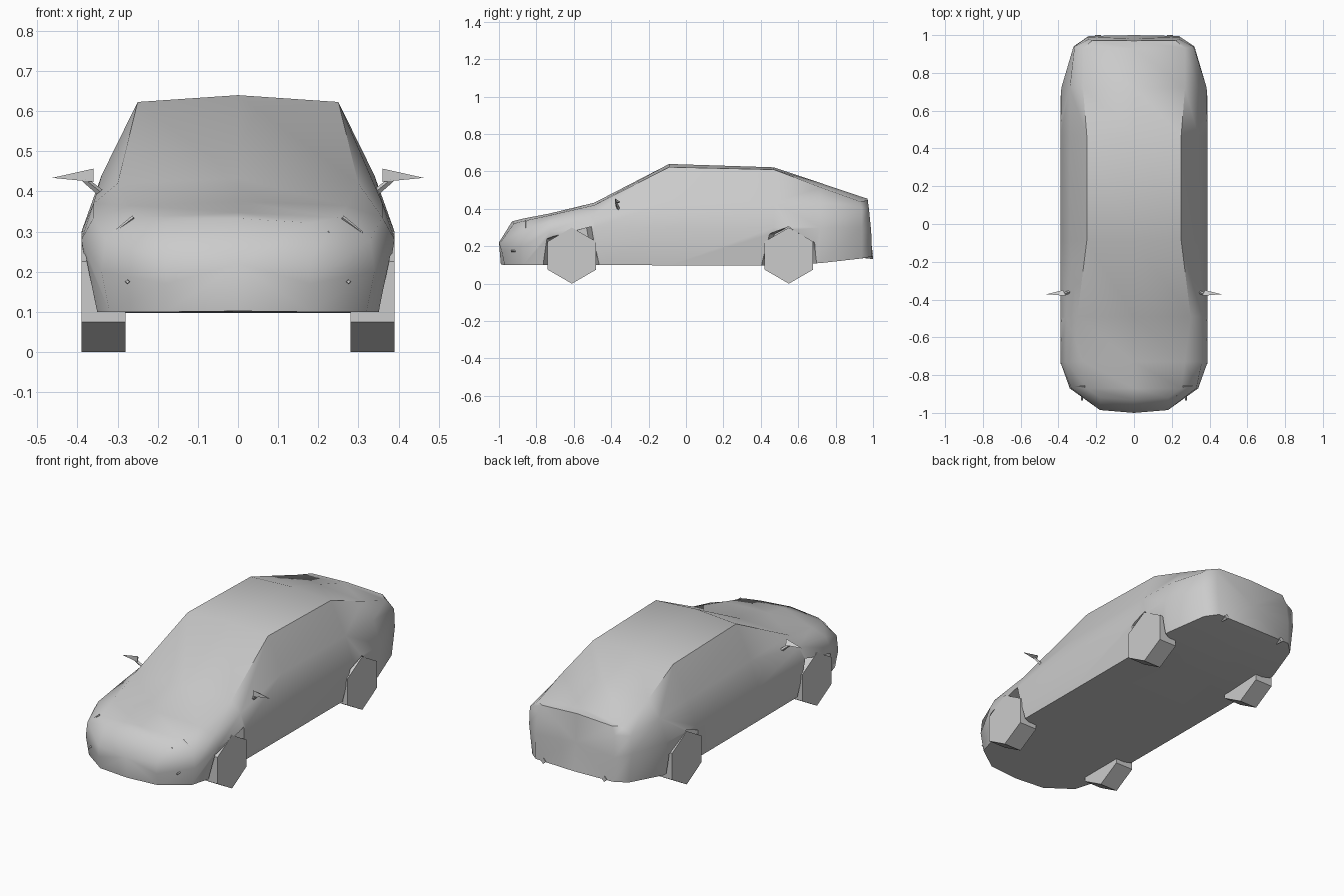
import bpy, bmesh, math
from mathutils import Vector

if "Cube" in bpy.data.objects:
    bpy.data.objects.remove(bpy.data.objects["Cube"])


def make(name, verts, faces):
    me = bpy.data.meshes.new(name)
    me.from_pydata(verts, [], faces)
    bm = bmesh.new()
    bm.from_mesh(me)
    bmesh.ops.recalc_face_normals(bm, faces=bm.faces)
    bm.to_mesh(me)
    bm.free()
    ob = bpy.data.objects.new(name, me)
    bpy.context.collection.objects.link(ob)
    return ob


def prism(name, a, b):
    n = len(a)
    faces = [tuple(range(n)), tuple(range(2 * n - 1, n - 1, -1))]
    faces += [(i, (i + 1) % n, n + (i + 1) % n, n + i) for i in range(n)]
    return make(name, a + b, faces)


def rod(name, a, b, r1, r2, sides=4):
    a, b = Vector(a), Vector(b)
    q = (b - a).to_track_quat('Z', 'Y')
    def ring(c, r):
        return [tuple(c + q @ Vector((r * math.cos(t), r * math.sin(t), 0)))
                for t in (2 * math.pi * i / sides for i in range(sides))]
    return prism(name, ring(a, r1), ring(b, r2))


def smooth(ob, deg):
    bpy.ops.object.select_all(action='DESELECT')
    ob.select_set(True)
    bpy.context.view_layer.objects.active = ob
    bpy.ops.object.shade_smooth_by_angle(angle=math.radians(deg))


# Body: lofted half sections (sill, waist, shoulder, roof edge as x,z; top z) at y
sections = [
    (-0.87, [(.32, .10), (.34, .20), (.33, .28), (.25, .335)], .348),
    (-0.73, [(.36, .10), (.39, .28), (.36, .335), (.27, .365)], .375),
    (-0.49, [(.37, .10), (.39, .30), (.36, .37), (.30, .42)], .433),
    (-0.09, [(.37, .098), (.39, .30), (.34, .44), (.25, .623)], .64),
    (0.47, [(.37, .097), (.39, .30), (.34, .435), (.25, .61)], .622),
    (0.72, [(.365, .11), (.385, .30), (.34, .425), (.27, .515)], .538),
]
halves = [[(0, -.99, .102), (.18, -.97, .10), (.18, -.985, .17), (.18, -.985, .23),
           (.18, -.92, .322), (0, -.93, .333)]]
for y, pts, top in sections:
    halves.append([(0, y, pts[0][1])] + [(x, y, z) for x, z in pts] + [(0, y, top)])
halves.append([(0, .94, .135), (.30, .94, .135), (.32, .94, .30), (.315, .94, .40),
               (.27, .93, .44), (0, .93, .467)])
halves.append([(0, 1.0, .142), (.24, .995, .145), (.245, .99, .28), (.24, .978, .40),
               (.22, .972, .445), (0, .97, .455)])
verts, faces = [], []
for h in halves:
    verts += h + [(-x, y, z) for x, y, z in h[-2:0:-1]]
n = 10
for s in range(len(halves) - 1):
    for i in range(n):
        j = (i + 1) % n
        faces.append((s * n + i, s * n + j, (s + 1) * n + j, (s + 1) * n + i))
for start, centre in ((0, (0, -1, .22)), ((len(halves) - 1) * n, (0, .982, .30))):
    verts.append(centre)
    faces += [(start + i, start + (i + 1) % n, len(verts) - 1) for i in range(n)]
body = make("car_body", verts, faces)

# Wheel arches: shallow tapered pockets cut from the sides
arches = {
    "front": (-.61, [(-.80, .04), (-.755, .24), (-.50, .305), (-.43, .04)]),
    "rear": (.55, [(.375, .04), (.44, .265), (.55, .305), (.70, .22), (.73, .04)]),
}
for key, (yc, poly) in arches.items():
    for s in (1, -1):
        outer = [(s * .41, y, z) for y, z in poly]
        inner = [(s * .29, yc + (y - yc) * .7, z) for y, z in poly]
        cutter = prism("arch_cutter", outer, inner)
        mod = body.modifiers.new("arch", 'BOOLEAN')
        mod.operation = 'DIFFERENCE'
        mod.solver = 'EXACT'
        mod.object = cutter
        bpy.context.view_layer.objects.active = body
        bpy.ops.object.modifier_apply(modifier=mod.name)
        bpy.data.objects.remove(cutter)
smooth(body, 50)

for s, side in ((1, "right"), (-1, "left")):
    # Hexagonal wheels
    for key, (yc, _) in arches.items():
        ring = [(yc + .15 * math.sin(k * math.pi / 3), .15 + .15 * math.cos(k * math.pi / 3))
                for k in range(6)]
        prism(f"{key}_wheel_{side}", [(s * .28, y, z) for y, z in ring],
              [(s * .39, y, z) for y, z in ring])
    # Door mirrors
    make(f"mirror_{side}", [(s * .36, -.38, .424), (s * .36, -.38, .457),
                            (s * .463, -.372, .434), (s * .375, -.35, .436)],
         [(0, 1, 2), (0, 1, 3), (1, 2, 3), (0, 2, 3)])
    rod(f"mirror_stalk_{side}", (s * .34, -.36, .395), (s * .383, -.372, .43), .009, .007)
    # Small lamp slivers on the nose and tail pipes
    rod(f"headlamp_trim_{side}", (s * .26, -.86, .335), (s * .31, -.858, .297), .006, .003)
    rod(f"nose_stud_{side}", (s * .225, -.91, .298), (s * .225, -.89, .30), .003, .003)
    rod(f"fog_lamp_{side}", (s * .275, -.935, .175), (s * .275, -.89, .175), .005, .007)
    rod(f"tail_pipe_{side}", (s * .19, .96, .148), (s * .19, 1.0, .148), .013, .016)
